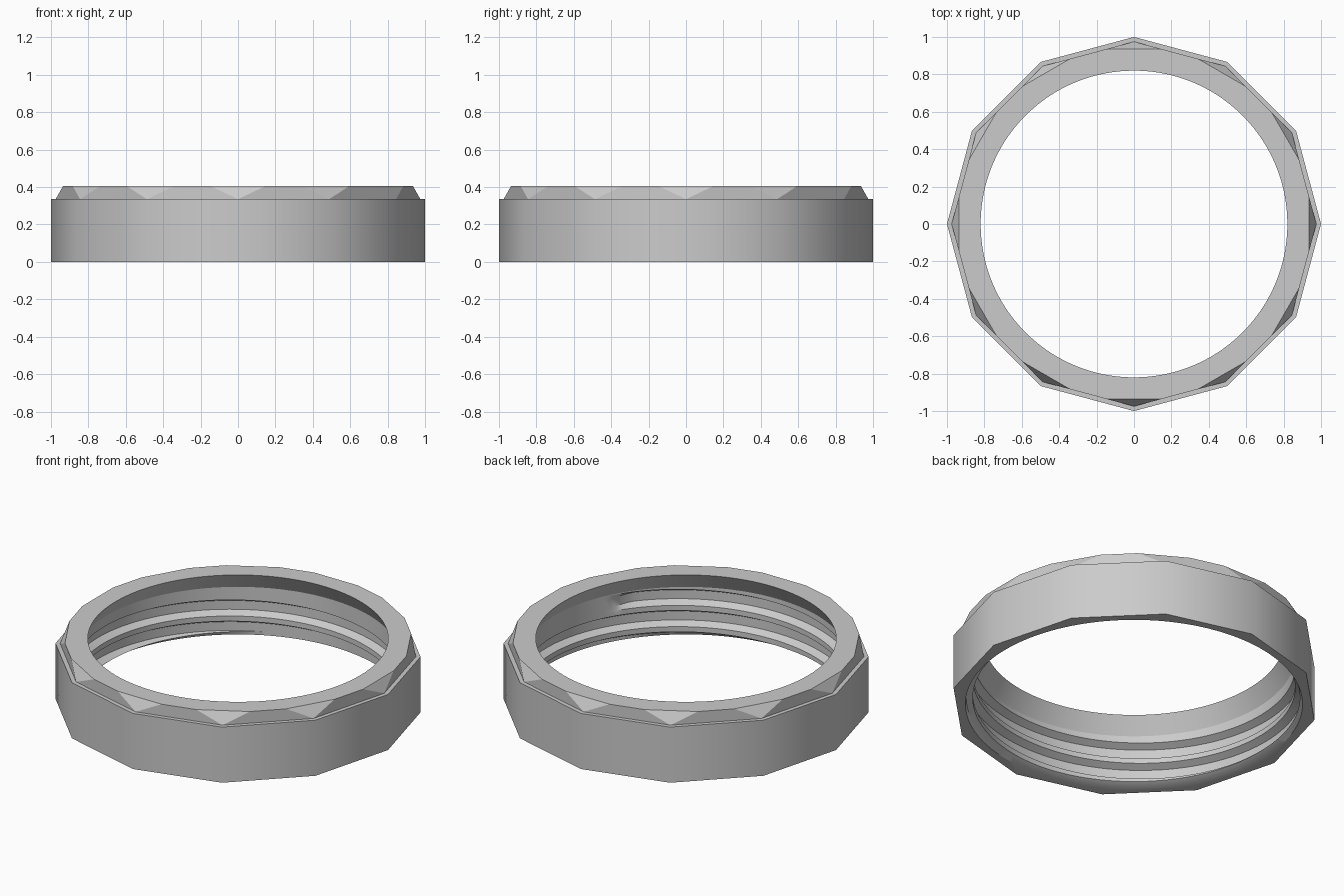
import bpy, bmesh, math
from mathutils import Vector

cube = bpy.data.objects.get("Cube")
if cube:
    bpy.data.objects.remove(cube)

SIDES, SEGMENTS = 12, 144
HEIGHT, LEDGE = 0.405, 0.335
BORE, CREST, ROOT = 0.82, 0.88, 0.92
PITCH, THREAD_TOP, THREAD_LOW = 0.128, 0.30, 0.02
START = math.radians(-27)
# Groove cross-section: drop below its upper edge, and depth from 0 to 1
GROOVE = [(0, 0), (0.022, 1), (0.075, 1), (0.097, 0)]

bm = bmesh.new()


def polar(radius, angle, z):
    return Vector((radius * math.cos(angle), radius * math.sin(angle), z))


def polygon(radius, z):
    return [bm.verts.new(polar(radius, math.tau * i / SIDES, z)) for i in range(SIDES)]


def loop_edges(verts):
    edges = []
    for a, b in zip(verts, verts[1:] + verts[:1]):
        edges.append(bm.edges.get((a, b)) or bm.edges.new((a, b)))
    return edges


def strip(lower, upper):
    for i in range(len(lower)):
        j = (i + 1) % len(lower)
        bm.faces.new((lower[i], lower[j], upper[j], upper[i]))


# Twelve-sided outer wall and narrow ledge
base = polygon(1, 0)
rim = polygon(1, LEDGE)
collar = polygon(0.975, LEDGE)
strip(base, rim)
strip(rim, collar)

# Upper collar with a sloped triangular cut at every corner
pairs = []
for i in range(SIDES):
    here, before, after = (collar[k % SIDES].co for k in (i, i - 1, i + 1))
    pairs.append([bm.verts.new(here.lerp(p, 0.3) + Vector((0, 0, HEIGHT - LEDGE)))
                  for p in (before, after)])
for i in range(SIDES):
    j = (i + 1) % SIDES
    bm.faces.new((collar[i], pairs[i][1], pairs[i][0]))
    bm.faces.new((collar[i], collar[j], pairs[j][0], pairs[i][1]))
crown = [v for pair in pairs for v in pair]


# Threaded bore: each column follows the helical groove downward
def depth_at(drop, turn):
    index = math.floor(drop / PITCH)
    if index < 0:
        return 0
    local = drop - index * PITCH
    depth = 0
    for (d0, h0), (d1, h1) in zip(GROOVE, GROOVE[1:]):
        if d0 <= local <= d1:
            depth = h0 + (h1 - h0) * (local - d0) / (d1 - d0)
    # The groove runs out over a short ramp where it begins
    return depth * min(1, turn * 40) if index == 0 else depth


columns = []
for i in range(SEGMENTS + 1):
    turn = i / SEGMENTS
    angle = START - math.tau * turn
    top = THREAD_TOP - PITCH * turn
    column = [polar(BORE, angle, HEIGHT), polar(CREST, angle, THREAD_TOP + 0.005)]
    for k in range(-1, 3):
        for drop, depth in GROOVE:
            z = top - k * PITCH - drop
            clamped = max(THREAD_LOW, min(THREAD_TOP, z))
            d = depth_at(top - clamped + 1e-7, turn)
            column.append(polar(CREST + (ROOT - CREST) * d, angle, clamped))
    column.append(polar(ROOT, angle, 0))
    columns.append([bm.verts.new(p) for p in column])
for a, b in zip(columns, columns[1:]):
    for k in range(len(a) - 1):
        bm.faces.new((a[k], b[k], b[k + 1], a[k + 1]))

# Flat top and bottom faces
for outer, k in ((crown, 0), (base, -1)):
    inner = [c[k] for c in columns[:-1]]
    last = columns[-1][k]
    bmesh.ops.weld_verts(bm, targetmap={last: inner[0]})
    columns[-1][k] = inner[0]
    bmesh.ops.triangle_fill(bm, edges=loop_edges(outer) + loop_edges(inner),
                            use_beauty=True)

bmesh.ops.remove_doubles(bm, verts=bm.verts, dist=0.0002)
bmesh.ops.dissolve_degenerate(bm, edges=bm.edges, dist=0.0001)
bmesh.ops.recalc_face_normals(bm, faces=bm.faces)

mesh = bpy.data.meshes.new("threaded_ring")
bm.to_mesh(mesh)
bm.free()
ring = bpy.data.objects.new("threaded_ring", mesh)
bpy.context.collection.objects.link(ring)

grey = bpy.data.materials.new("plain grey")
grey.use_nodes = True
colour = (0.6, 0.6, 0.6, 1)
grey.diffuse_color = colour
grey.node_tree.nodes["Principled BSDF"].inputs["Base Color"].default_value = colour
mesh.materials.append(grey)

# Smooth walls, crisp cuts
bpy.ops.object.select_all(action="DESELECT")
ring.select_set(True)
bpy.context.view_layer.objects.active = ring
bpy.ops.object.shade_smooth_by_angle(angle=math.radians(30.5))
